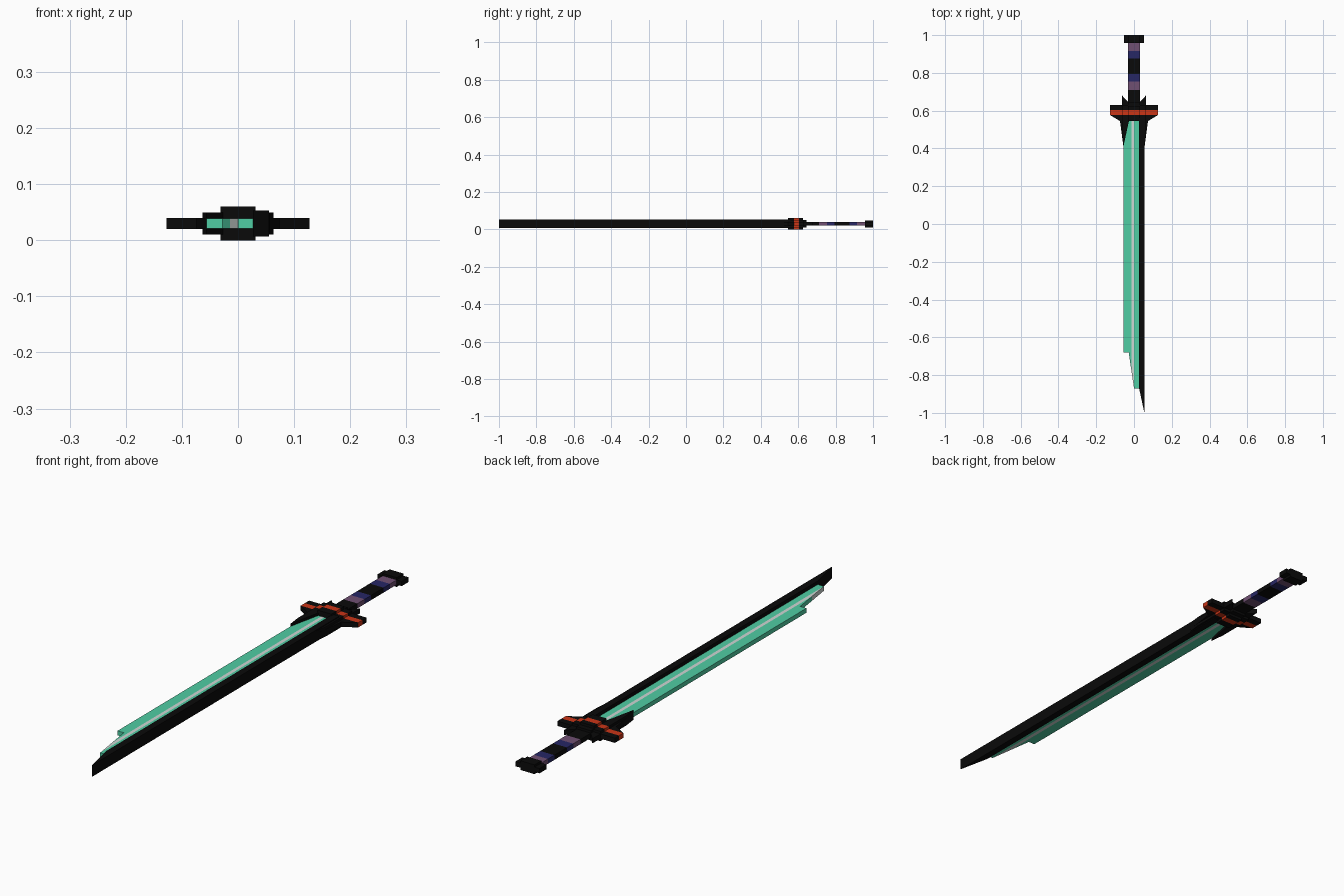
import bpy, bmesh

if "Cube" in bpy.data.objects:
    bpy.data.objects.remove(bpy.data.objects["Cube"])

MID = 0.03  # height of the sword's flat centre plane


def material(name, rgb):
    m = bpy.data.materials.new(name)
    m.diffuse_color = (*rgb, 1)
    m.use_nodes = True
    m.node_tree.nodes["Principled BSDF"].inputs["Base Color"].default_value = m.diffuse_color
    return m


BLACK = material("black", (0.003, 0.003, 0.003))
TEAL = material("teal", (0.08, 0.61, 0.37))
SILVER = material("silver", (0.62, 0.68, 0.66))
ORANGE = material("orange", (0.6, 0.035, 0.008))
BLUE = material("blue", (0.02, 0.02, 0.13))
MAUVE = material("mauve", (0.16, 0.08, 0.17))


def slab(name, outline, half, mat):
    """Flat outline in x/y, extruded evenly about the centre plane."""
    bm = bmesh.new()
    face = bm.faces.new([bm.verts.new((x, y, MID - half)) for x, y in outline])
    ext = bmesh.ops.extrude_face_region(bm, geom=[face])
    verts = [v for v in ext["geom"] if isinstance(v, bmesh.types.BMVert)]
    bmesh.ops.translate(bm, verts=verts, vec=(0, 0, 2 * half))
    bmesh.ops.recalc_face_normals(bm, faces=bm.faces)
    me = bpy.data.meshes.new(name)
    bm.to_mesh(me)
    bm.free()
    me.materials.append(mat)
    ob = bpy.data.objects.new(name, me)
    bpy.context.collection.objects.link(ob)
    return ob


def box(name, w, y0, y1, half, mat):
    return slab(name, [(-w, y0), (w, y0), (w, y1), (-w, y1)], half, mat)


def both_sides(name, outline, half, mat):
    for side, s in (("left", -1), ("right", 1)):
        slab(f"{name}_{side}", [(s * x, y) for x, y in outline], half, mat)


# Blade: cutting edge, bright groove, inner strip and thick spine
TOP = 0.56
slab("blade_edge", [(-0.056, TOP), (-0.056, -0.68), (-0.028, -0.68),
                    (-0.014, -0.775), (-0.014, TOP)], 0.009, TEAL)
slab("blade_groove", [(-0.014, TOP), (-0.014, -0.775), (0, -0.87), (0, TOP)], 0.009, SILVER)
slab("blade_inner", [(0, TOP), (0, -0.87), (0.027, -0.87), (0.027, TOP)], 0.009, TEAL)
slab("blade_spine", [(0.027, TOP), (0.027, -0.87), (0.055, -1), (0.055, TOP)], 0.023, BLACK)

# Guard: three stepped layers, each with an orange band between black parts
for layer, w, half, back in (("wide", 0.127, 0.0095, 0.63),
                             ("middle", 0.063, 0.0195, 0.63),
                             ("centre", 0.031, 0.03, 0.625)):
    box(f"guard_{layer}_band", w, 0.577, 0.603, half, ORANGE)
    box(f"guard_{layer}_back", w, 0.603, back, half, BLACK)
slab("guard_front_taper", [(-0.127, 0.577), (-0.074, 0.545), (0.074, 0.545),
                           (0.127, 0.577)], 0.0095, BLACK)
box("guard_middle_front", 0.063, 0.545, 0.577, 0.0195, BLACK)
box("guard_centre_front", 0.031, 0.545, 0.577, 0.03, BLACK)
box("guard_collar", 0.031, 0.63, 0.645, 0.0195, BLACK)

# Prongs gripping the blade and spikes towards the grip
both_sides("prong", [(0.063, 0.545), (0.063, 0.47), (0.056, 0.41), (0.027, 0.545)], 0.0195, BLACK)
both_sides("prong_flange", [(0.074, 0.545), (0.056, 0.41), (0.05, 0.545)], 0.0095, BLACK)
both_sides("spike", [(0.063, 0.63), (0.063, 0.68), (0.03, 0.645), (0.03, 0.63)], 0.0095, BLACK)

# Grip wrapped in coloured bands
cuts = [0.63, 0.71, 0.755, 0.795, 0.875, 0.915, 0.957]
for i, mat in enumerate((BLACK, MAUVE, BLUE, BLACK, BLUE, MAUVE)):
    box(f"grip_band_{i + 1}", 0.031, cuts[i], cuts[i + 1], 0.0095, mat)

# Stepped pommel
box("pommel_wide", 0.053, 0.957, 1.0, 0.0095, BLACK)
box("pommel_core", 0.031, 0.957, 1.0, 0.0185, BLACK)
